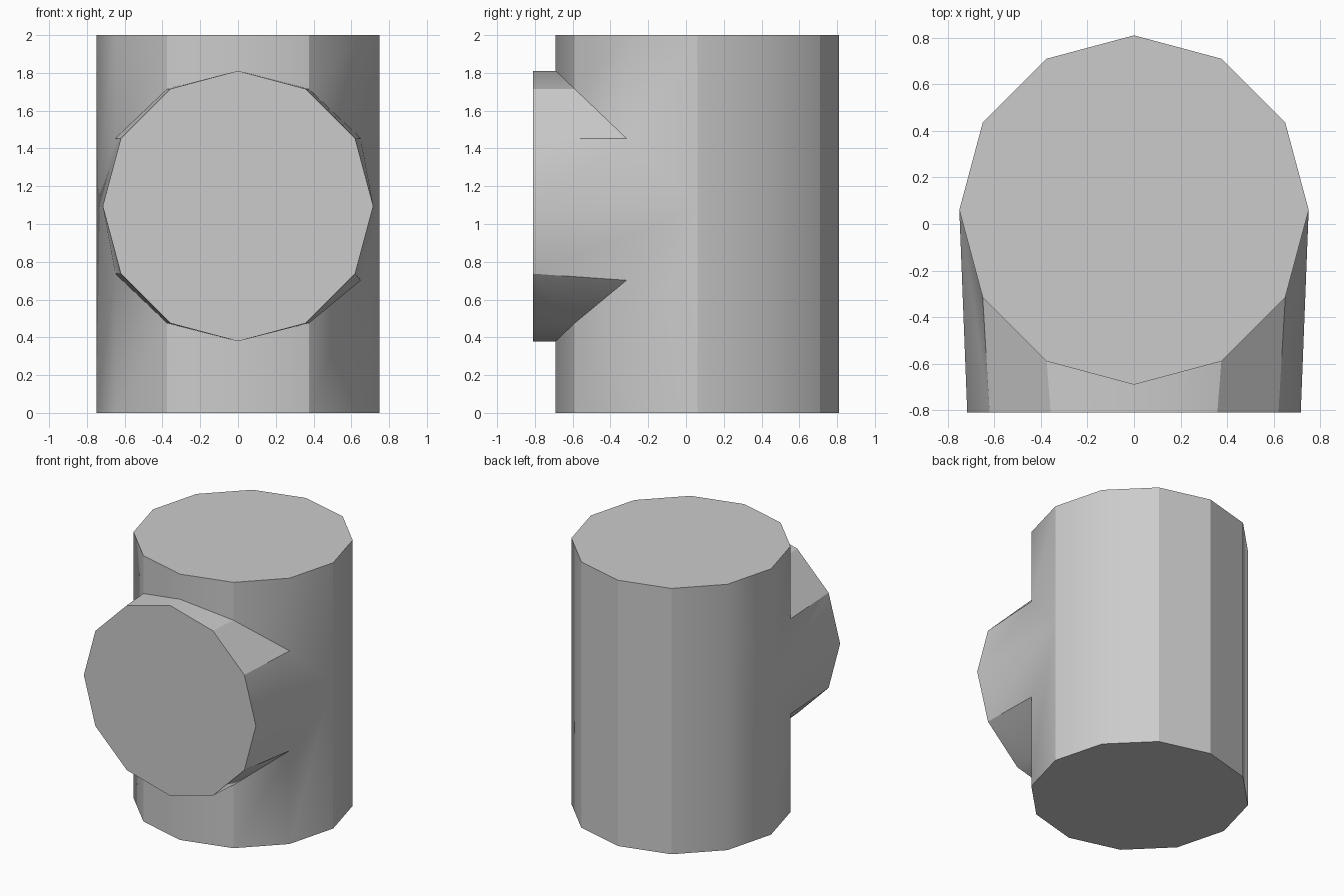
import bpy, bmesh, math

cube = bpy.data.objects.get("Cube")
if cube:
    bpy.data.objects.remove(cube, do_unlink=True)

SIDES = 12
RADIUS, HEIGHT, AXIS_Y = 0.75, 2.0, 0.06     # upright drum
MOUTH_R, MOUTH_Y, MOUTH_Z = 0.716, -0.81, 1.095  # front branch
SHARP_COLUMNS = (0, 2, 3, 4, 8, 10)

grey = bpy.data.materials.new("plain grey")
grey.use_nodes = True
colour = (0.6, 0.6, 0.6, 1)
grey.diffuse_color = colour
grey.node_tree.nodes["Principled BSDF"].inputs["Base Color"].default_value = colour

bm = bmesh.new()
angles = [2 * math.pi * i / SIDES for i in range(SIDES)]


def drum_point(a, z):
    return bm.verts.new((RADIUS * math.cos(a), AXIS_Y + RADIUS * math.sin(a), z))


# Drum rims and end caps
bottom = [drum_point(a, 0) for a in angles]
top = [drum_point(a, HEIGHT) for a in angles]
bm.faces.new(bottom)
bm.faces.new(top)

# Branch mouth, and the joint where it meets the front columns of the drum
mouth, joint = [], []
for i, a in enumerate(angles):
    x, z = MOUTH_R * math.cos(a), MOUTH_Z + MOUTH_R * math.sin(a)
    mouth.append(bm.verts.new((x, MOUTH_Y, z)))
    front_angle = a if i >= SIDES // 2 else -a
    dip = 0.035 if i == SIDES - 1 else 0     # one joint corner sits lower
    joint.append(drum_point(front_angle, z - dip))
bm.faces.new(mouth)

# Branch sleeve, split beside the lowered corner
for i in range(SIDES):
    j = (i + 1) % SIDES
    if i == SIDES - 2:
        bm.faces.new((mouth[i], mouth[j], joint[i]))
        bm.faces.new((mouth[j], joint[j], joint[i]))
    else:
        bm.faces.new((mouth[i], mouth[j], joint[j], joint[i]))

# Drum wall: plain panels at the back, panels above and below the joint in front
half = SIDES // 2
for i in range(SIDES):
    j = (i + 1) % SIDES
    if i < half:
        panel = [bottom[i], bottom[j]]
        if j == half:
            panel.append(joint[half])
        panel += [top[j], top[i]]
        if i == 0:
            panel.append(joint[0])
        bm.faces.new(panel)
    else:
        bm.faces.new((bottom[i], bottom[j], joint[j], joint[i]))
        upper_i, upper_j = joint[SIDES - i], joint[(SIDES - j) % SIDES]
        bm.faces.new((upper_i, upper_j, top[j], top[i]))

bmesh.ops.recalc_face_normals(bm, faces=bm.faces)
bm.normal_update()

mesh = bpy.data.meshes.new("branched_drum")
bm.to_mesh(mesh)
bm.free()
mesh.materials.append(grey)
drum = bpy.data.objects.new("branched_drum", mesh)
bpy.context.collection.objects.link(drum)

bpy.ops.object.select_all(action="DESELECT")
drum.select_set(True)
bpy.context.view_layer.objects.active = drum
bpy.ops.object.shade_smooth_by_angle(angle=math.radians(30.5))

# Crease chosen upright columns of the drum
for edge in mesh.edges:
    p, q = (mesh.vertices[v].co for v in edge.vertices)
    if (p - q).xy.length < 0.001:
        column = round(math.atan2(p.y - AXIS_Y, p.x) / math.tau * SIDES) % SIDES
        if column in SHARP_COLUMNS:
            edge.use_edge_sharp = True
